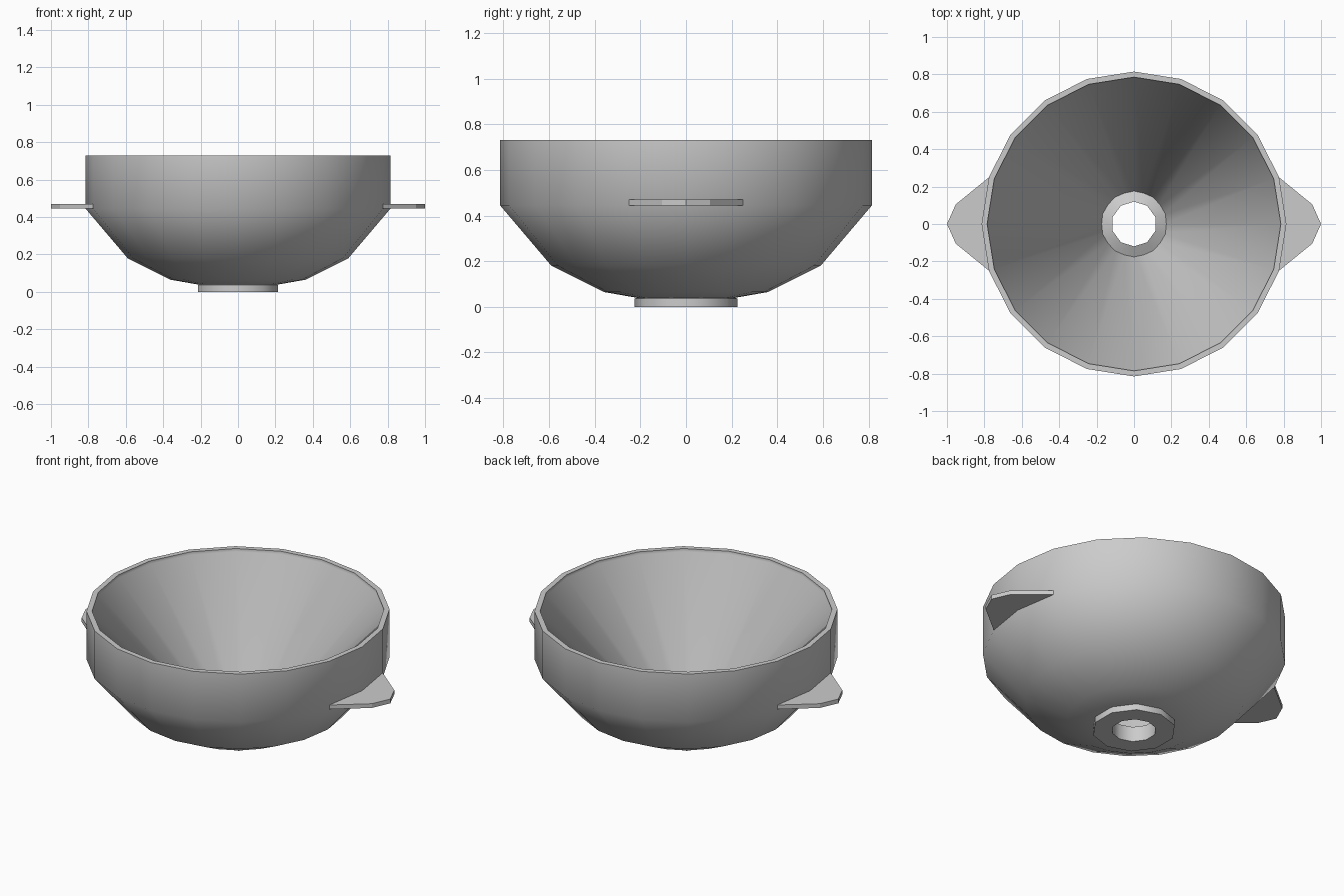
import bpy, bmesh
from math import sin, cos, pi, radians

if "Cube" in bpy.data.objects:
    bpy.data.objects.remove(bpy.data.objects["Cube"])


def finish(bm, name):
    bmesh.ops.recalc_face_normals(bm, faces=bm.faces[:])
    me = bpy.data.meshes.new(name)
    bm.to_mesh(me)
    bm.free()
    ob = bpy.data.objects.new(name, me)
    bpy.context.collection.objects.link(ob)
    return ob


def smooth(ob, angle):
    bpy.ops.object.select_all(action='DESELECT')
    ob.select_set(True)
    bpy.context.view_layer.objects.active = ob
    bpy.ops.object.shade_smooth_by_angle(angle=radians(angle))


def lathe(name, profile, sides):
    """Spin a closed (radius, z) loop around the z axis."""
    bm = bmesh.new()
    rings = []
    for i in range(sides):
        a = pi / 2 + 2 * pi * i / sides
        rings.append([bm.verts.new((r * cos(a), r * sin(a), z)) for r, z in profile])
    n = len(profile)
    for i in range(sides):
        p, q = rings[i], rings[(i + 1) % sides]
        for j in range(n):
            k = (j + 1) % n
            bm.faces.new((p[j], q[j], q[k], p[k]))
    ob = finish(bm, name)
    smooth(ob, 45)
    return ob


def handle(name, side):
    """Flat pointed tab sticking out of the wall."""
    outline = [(0.775, -0.25), (0.953, -0.105), (1.0, 0), (0.953, 0.105), (0.775, 0.25)]
    bm = bmesh.new()
    face = bm.faces.new([bm.verts.new((side * x, y, 0.445)) for x, y in outline])
    ext = bmesh.ops.extrude_face_region(bm, geom=[face], use_keep_orig=True)
    top = [v for v in ext['geom'] if isinstance(v, bmesh.types.BMVert)]
    bmesh.ops.translate(bm, verts=top, vec=(0, 0, 0.025))
    return finish(bm, name)


# Bowl: faceted outside, conical funnel inside with a small rim lip
lathe("bowl", [(0.815, 0.73), (0.815, 0.445), (0.59, 0.18), (0.36, 0.065),
               (0.20, 0.037), (0.16, 0.037), (0.16, 0.045), (0.785, 0.712),
               (0.785, 0.73)], 20)

# Foot: ten-sided ring with the drain hole through it
lathe("drain_foot", [(0.12, 0), (0.225, 0), (0.225, 0.036), (0.19, 0.055),
                     (0.12, 0.09)], 10)

# Side handles
for label, s in (("right", 1), ("left", -1)):
    handle("handle_" + label, s)
